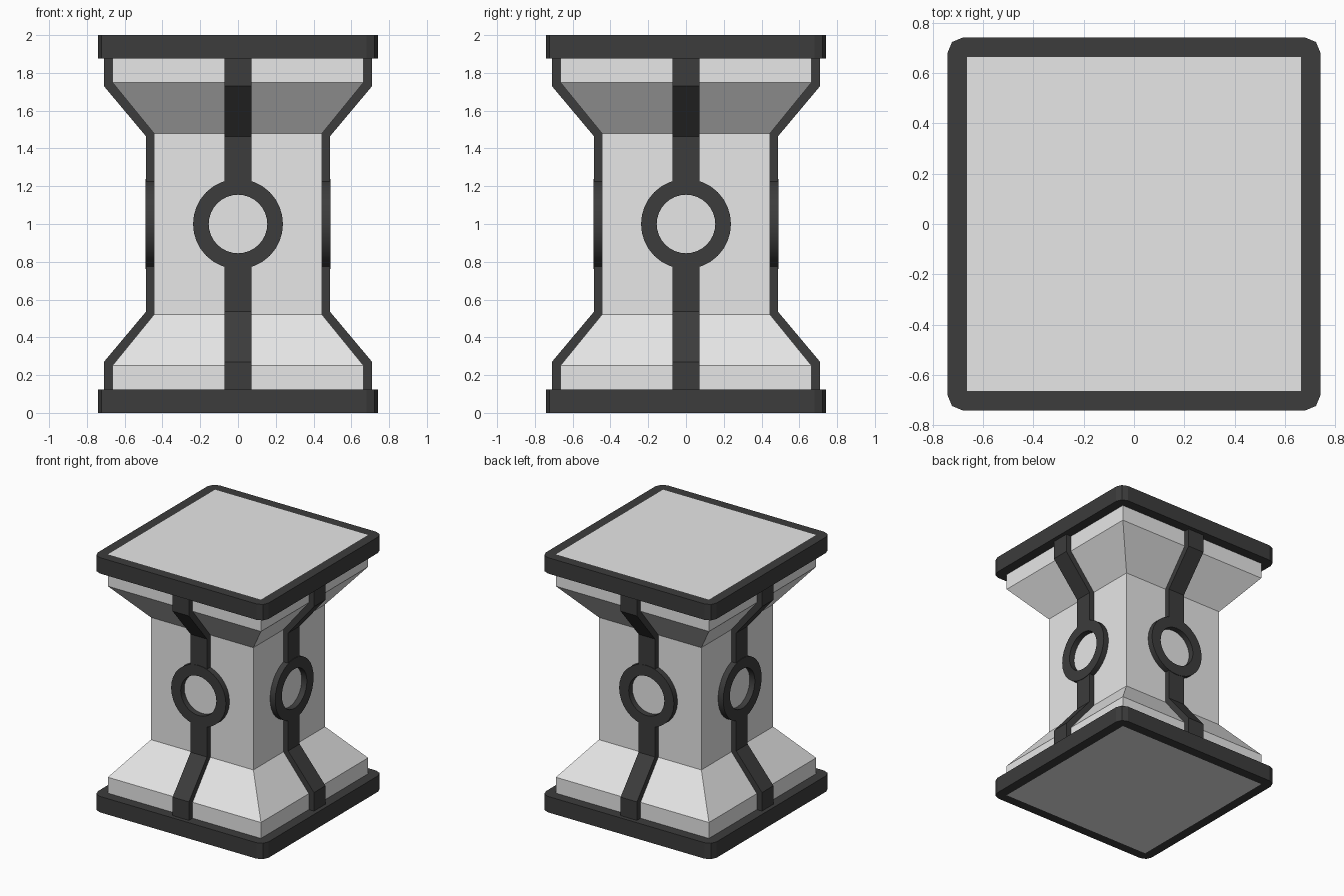
import bpy, bmesh, math
from mathutils import Matrix

if "Cube" in bpy.data.objects:
    bpy.data.objects.remove(bpy.data.objects["Cube"])


def material(name, v):
    m = bpy.data.materials.new(name)
    m.diffuse_color = (v, v, v, 1)
    m.use_nodes = True
    m.node_tree.nodes["Principled BSDF"].inputs["Base Color"].default_value = m.diffuse_color
    return m


LIGHT = material("light grey", 0.8)
DARK = material("dark grey", 0.045)


def make_object(name, bm, mat):
    bmesh.ops.recalc_face_normals(bm, faces=bm.faces)
    me = bpy.data.meshes.new(name)
    bm.to_mesh(me)
    bm.free()
    me.materials.append(mat)
    ob = bpy.data.objects.new(name, me)
    bpy.context.collection.objects.link(ob)
    return ob


def bridge(bm, a, b):
    n = len(a)
    for i in range(n):
        j = (i + 1) % n
        bm.faces.new((a[i], a[j], b[j], b[i]))


CORNERS = [(1, 1), (-1, 1), (-1, -1), (1, -1)]

# Square waisted pillar body, its ends show inside the two frames
bm = bmesh.new()
profile = [(0.665, 0), (0.665, 0.25), (0.445, 0.52),
           (0.445, 1.48), (0.665, 1.75), (0.665, 2)]
rings = [[bm.verts.new((r * x, r * y, z)) for x, y in CORNERS] for r, z in profile]
for a, b in zip(rings, rings[1:]):
    bridge(bm, a, b)
bm.faces.new(rings[0])
bm.faces.new(rings[-1])
make_object("pillar_body", bm, LIGHT)


# Square frames with rounded outer corners around the bottom and top
def frame(name, z0, z1, half=0.742, inner=0.665, rad=0.062):
    bm = bmesh.new()
    outs, ins = [], []
    for z in (z0, z1):
        out = []
        for k, (x, y) in enumerate(CORNERS):
            for s in range(3):
                a = math.radians(90 * k + 45 * s)
                out.append(bm.verts.new((x * (half - rad) + rad * math.cos(a),
                                         y * (half - rad) + rad * math.sin(a), z)))
        inn = [bm.verts.new((x * inner, y * inner, z)) for x, y in CORNERS]
        for k in range(4):
            o = out[3 * k:3 * k + 3]
            bm.faces.new((inn[k], o[0], o[1]))
            bm.faces.new((inn[k], o[1], o[2]))
            bm.faces.new((inn[k], o[2], out[(3 * k + 3) % 12], inn[(k + 1) % 4]))
        outs.append(out)
        ins.append(inn)
    bridge(bm, *outs)
    bridge(bm, *ins)
    make_object(name, bm, DARK)


frame("bottom_frame", 0, 0.125)
frame("top_frame", 1.875, 2)


# Bent strap following the body profile: (distance out, height)
STRAP = [(0.66, 0.12), (0.71, 0.12), (0.71, 0.27), (0.486, 0.537), (0.486, 0.80),
         (0.44, 0.80), (0.44, 0.52), (0.66, 0.25)]


def strap(name, turn, flip):
    bm = bmesh.new()
    sides = [[bm.verts.new((x, -d, 2 - z if flip else z)) for d, z in STRAP]
             for x in (-0.071, 0.071)]
    bridge(bm, *sides)
    for s in sides:
        bm.faces.new(s)
    bm.transform(turn)
    make_object(name, bm, DARK)


# Round ring in the middle of each side
def ring(name, turn, n=32):
    bm = bmesh.new()
    loops = []
    for r, d in ((0.238, 0.44), (0.238, 0.49), (0.155, 0.49), (0.155, 0.44)):
        loops.append([bm.verts.new((r * math.cos(math.tau * i / n), -d,
                                    1 + r * math.sin(math.tau * i / n))) for i in range(n)])
    for i in range(4):
        bridge(bm, loops[i], loops[(i + 1) % 4])
    bm.transform(turn)
    ob = make_object(name, bm, DARK)
    bpy.ops.object.select_all(action='DESELECT')
    ob.select_set(True)
    bpy.context.view_layer.objects.active = ob
    bpy.ops.object.shade_smooth_by_angle(angle=math.radians(30))


for k, side in enumerate(("front", "right", "back", "left")):
    turn = Matrix.Rotation(k * math.pi / 2, 4, 'Z')
    strap(side + "_lower_strap", turn, False)
    strap(side + "_upper_strap", turn, True)
    ring(side + "_ring", turn)
